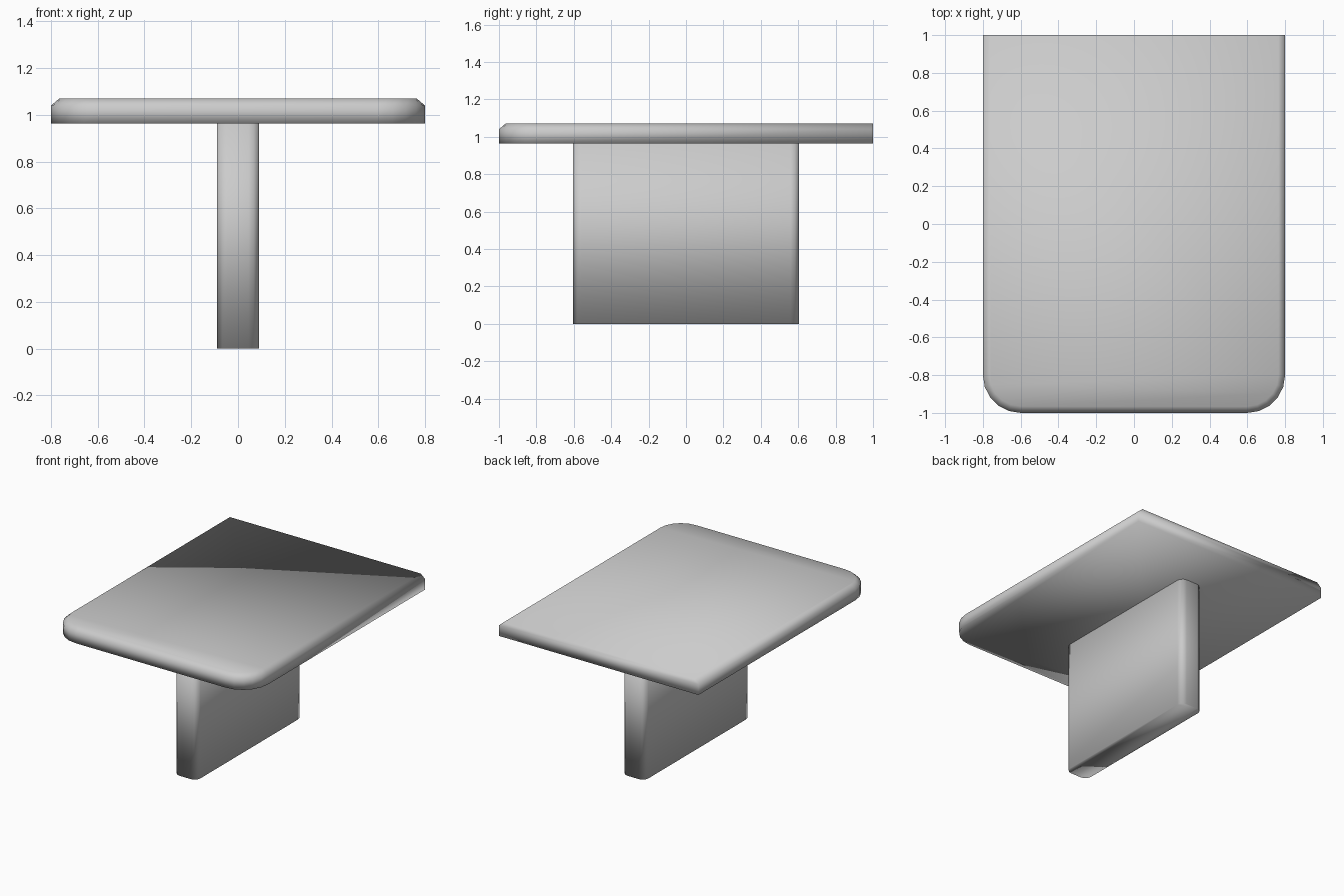
import bpy, bmesh, math

cube = bpy.data.objects.get("Cube")
if cube:
    bpy.data.objects.remove(cube, do_unlink=True)

grey = bpy.data.materials.new("plain grey")
grey.use_nodes = True
grey.diffuse_color = (0.6, 0.6, 0.6, 1)
grey.node_tree.nodes["Principled BSDF"].inputs["Base Color"].default_value = (0.6, 0.6, 0.6, 1)


def outline(half_x, front, back, front_r, back_r, steps):
    """Rectangle outline, counter-clockwise, with rounded corners where the radius is not zero."""
    corners = [(1, back, back_r, 0), (-1, back, back_r, 90),
               (-1, front, front_r, 180), (1, front, front_r, 270)]
    points = []
    for side, y, r, start in corners:
        if r == 0:
            points.append((side * half_x, y))
            continue
        cx = side * (half_x - r)
        cy = y - r if y > 0 else y + r
        for i in range(steps + 1):
            a = math.radians(start + 90 * i / steps)
            points.append((cx + r * math.cos(a), cy + r * math.sin(a)))
    return points


def loft(name, rings):
    """Stack outlines at given heights into a closed, smooth-shaded solid."""
    bm = bmesh.new()
    loops = [[bm.verts.new((x, y, z)) for x, y in pts] for pts, z in rings]
    n = len(loops[0])
    for low, high in zip(loops, loops[1:]):
        for i in range(n):
            j = (i + 1) % n
            bm.faces.new((low[i], low[j], high[j], high[i]))
    bm.faces.new(loops[0][::-1])
    bm.faces.new(loops[-1])
    for face in bm.faces:
        face.smooth = True
    mesh = bpy.data.meshes.new(name)
    bm.to_mesh(mesh)
    bm.free()
    mesh.materials.append(grey)
    obj = bpy.data.objects.new(name, mesh)
    bpy.context.collection.objects.link(obj)
    return obj


# Table top: rounded front corners, square back, chamfered upper rim on front and sides
rim = outline(0.8, -1, 1, 0.2, 0, 5)
inner = outline(0.765, -0.965, 1, 0.165, 0, 5)
loft("table_top", [(rim, 0.963), (rim, 1.04), (inner, 1.07)])

# Slab pedestal with rounded upright edges
slab = outline(0.09, -0.605, 0.605, 0.045, 0.045, 3)
loft("pedestal", [(slab, 0), (slab, 0.963)])
